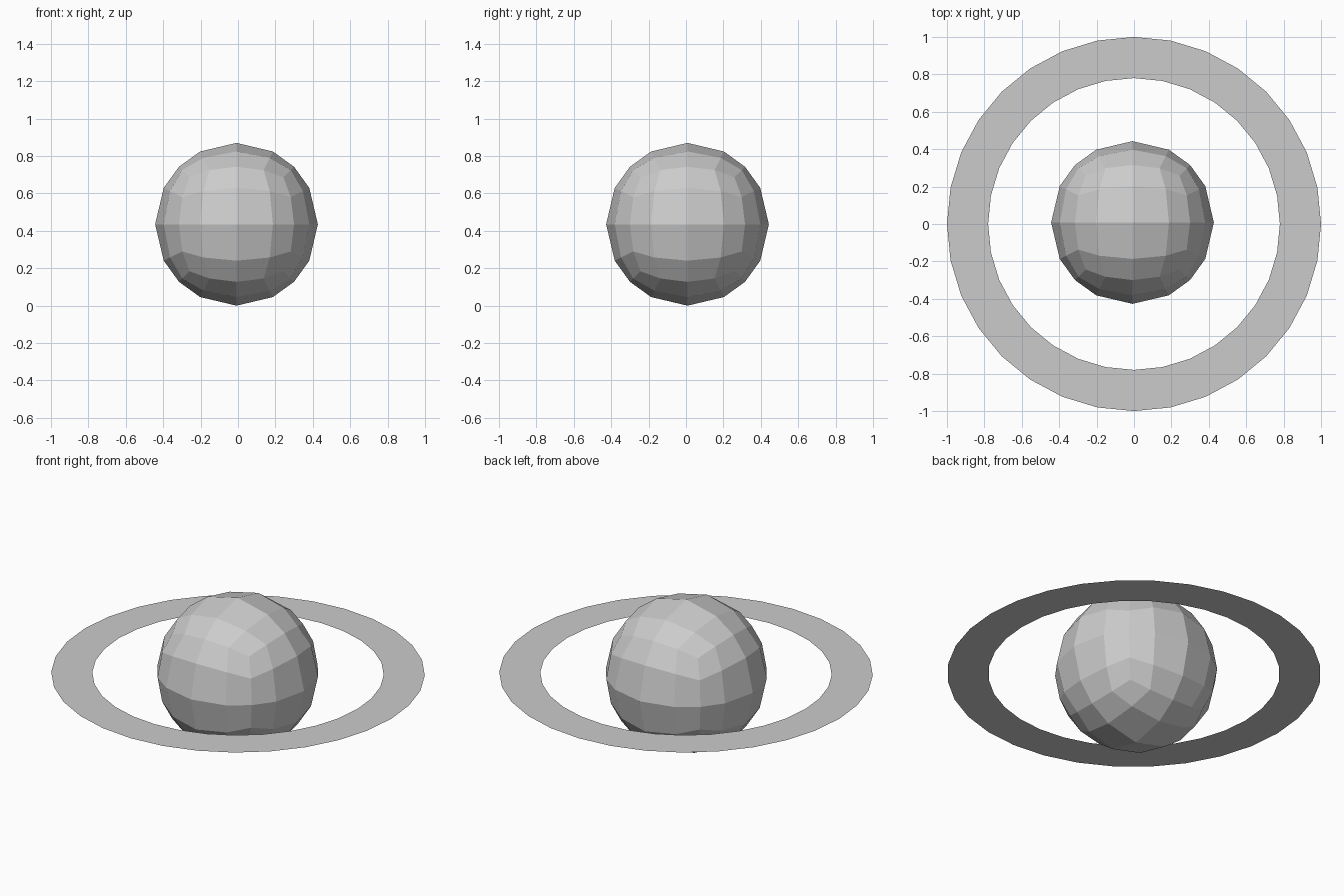
import bpy, bmesh, math
from mathutils import Vector

if "Cube" in bpy.data.objects:
    bpy.data.objects.remove(bpy.data.objects["Cube"])


def add_object(name, bm):
    mesh = bpy.data.meshes.new(name)
    bm.to_mesh(mesh)
    bm.free()
    obj = bpy.data.objects.new(name, mesh)
    bpy.context.collection.objects.link(obj)
    return obj


RADIUS = 0.435

# Planet: a cube cut 4 x 4 per side and pushed out onto a sphere
bm = bmesh.new()
bmesh.ops.create_cube(bm, size=2)
bmesh.ops.subdivide_edges(bm, edges=bm.edges[:], cuts=3, use_grid_fill=True)
for v in bm.verts:
    v.co = v.co.normalized() * RADIUS
planet = add_object("planet", bm)
planet.location = Vector((-0.008, 0.008, RADIUS))

# Ring: flat 32-sided band with no thickness
SIDES, INNER, OUTER = 32, 0.78, 1.0
bm = bmesh.new()
loops = []
for r in (INNER, OUTER):
    loops.append([bm.verts.new((r * math.cos(2 * math.pi * i / SIDES),
                                r * math.sin(2 * math.pi * i / SIDES), 0))
                  for i in range(SIDES)])
inner, outer = loops
for i in range(SIDES):
    j = (i + 1) % SIDES
    bm.faces.new((inner[i], outer[i], outer[j], inner[j]))
ring = add_object("ring", bm)
ring.location.z = RADIUS - 0.008
